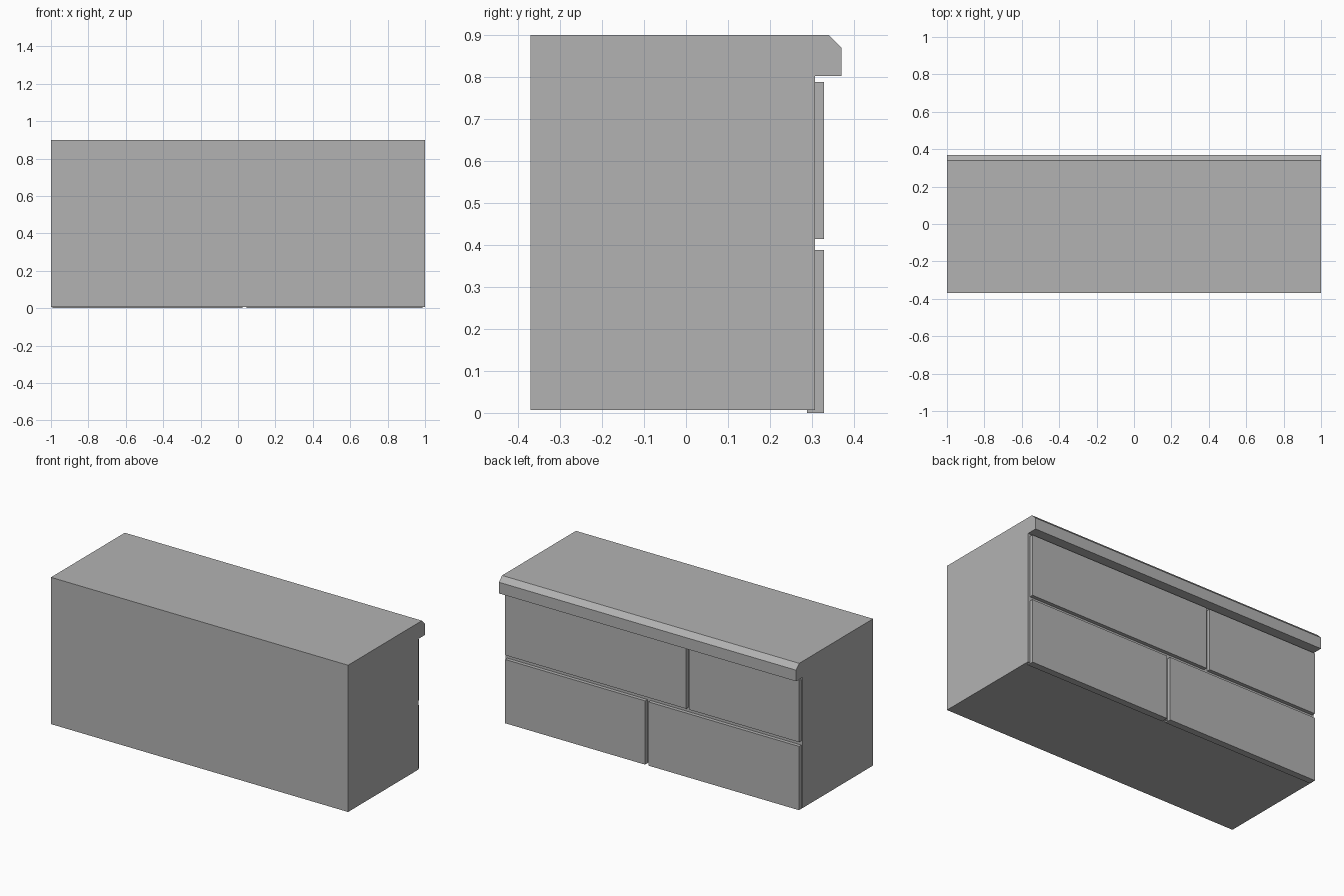
import bpy
import bmesh

cube = bpy.data.objects.get("Cube")
if cube:
    bpy.data.objects.remove(cube, do_unlink=True)

# One plain grey for the whole model
grey = bpy.data.materials.new("plain_grey")
grey.use_nodes = True
colour = (0.45, 0.45, 0.45, 1)
grey.diffuse_color = colour
grey.node_tree.nodes["Principled BSDF"].inputs["Base Color"].default_value = colour


def extrude_profile(name, profile, x0, x1):
    """Extrude a (y, z) outline along x from x0 to x1."""
    bm = bmesh.new()
    face = bm.faces.new([bm.verts.new((x0, y, z)) for y, z in profile])
    grown = bmesh.ops.extrude_face_region(bm, geom=[face])
    verts = [v for v in grown["geom"] if isinstance(v, bmesh.types.BMVert)]
    bmesh.ops.translate(bm, verts=verts, vec=(x1 - x0, 0, 0))
    bmesh.ops.recalc_face_normals(bm, faces=bm.faces)
    mesh = bpy.data.meshes.new(name)
    bm.to_mesh(mesh)
    bm.free()
    mesh.materials.append(grey)
    obj = bpy.data.objects.new(name, mesh)
    bpy.context.collection.objects.link(obj)
    return obj


# Solid wall body with a chamfered overhanging lip at the back
extrude_profile("wall_body", [
    (-0.37, 0.007), (0.307, 0.007), (0.307, 0.802), (0.37, 0.802),
    (0.37, 0.87), (0.34, 0.9), (-0.37, 0.9)], -1, 1)

# Two courses of facing blocks with staggered joints
LEFT, RIGHT, JOINT = 0.987, -0.991, 0.022
courses = [("lower", 0.0, 0.388, 0.034), ("upper", 0.414, 0.788, -0.243)]
for course, z0, z1, seam in courses:
    outline = [(0.288, z0), (0.329, z0), (0.329, z1), (0.288, z1)]
    extrude_profile(course + "_block_left", outline, seam + JOINT / 2, LEFT)
    extrude_profile(course + "_block_right", outline, RIGHT, seam - JOINT / 2)
